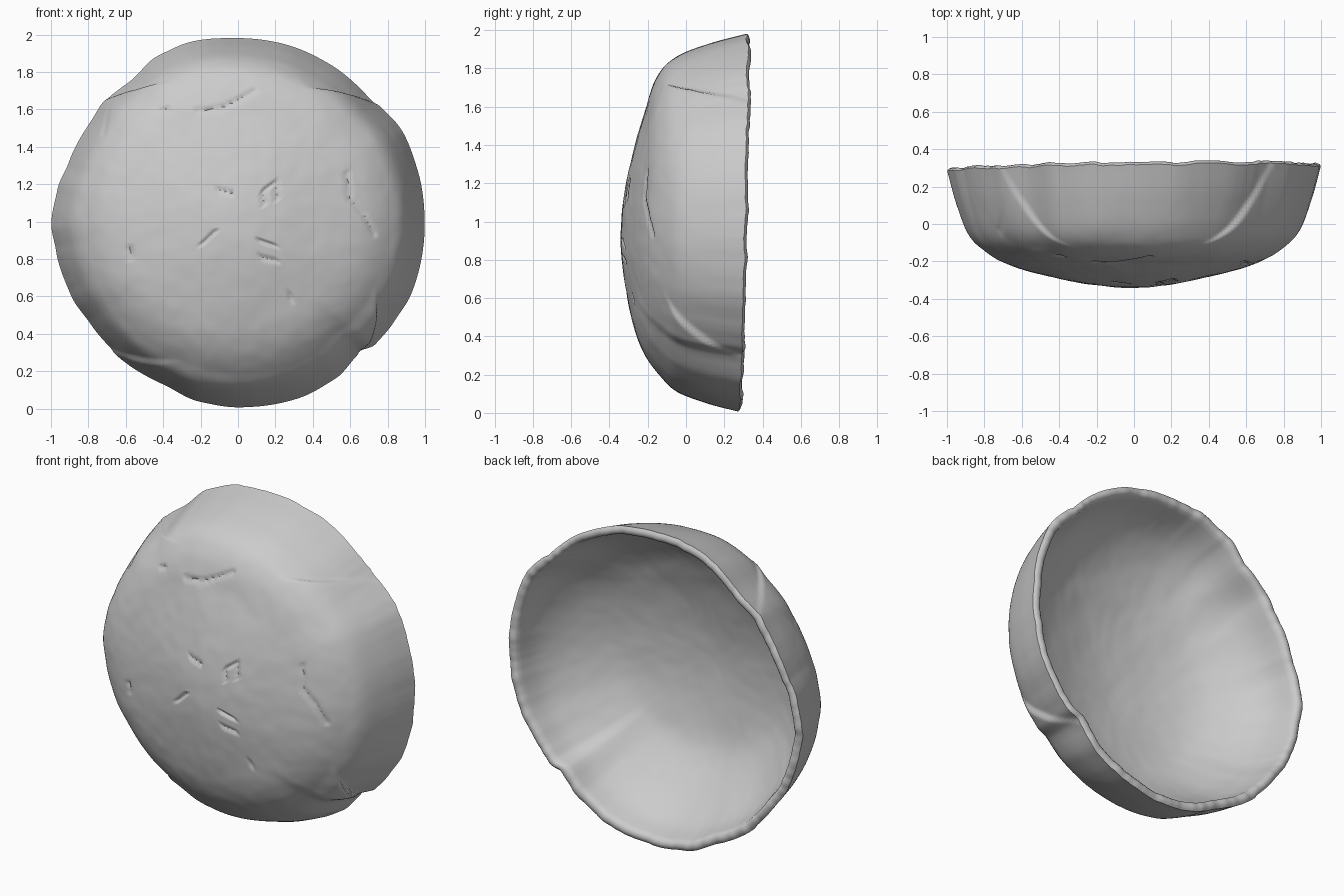
import bpy, bmesh, math
from mathutils import Vector, noise

if "Cube" in bpy.data.objects:
    bpy.data.objects.remove(bpy.data.objects["Cube"])

N = 384          # columns around the bowl
SUB = 10         # rows between two profile points
CZ = 0.985       # height of the bowl axis

# outer and inner profiles: radius, depth along y
OUTER = [(0, -.338), (.12, -.334), (.3, -.308), (.5, -.262), (.68, -.205),
         (.8, -.135), (.885, -.045), (.95, .12), (.998, .295)]
INNER = [(0, -.265), (.12, -.26), (.3, -.235), (.48, -.19), (.62, -.13),
         (.74, -.045), (.83, .045), (.9, .155), (.945, .295)]
# worn outline of the rim: angle in degrees, radius
OUTLINE = [(0, 1), (17, 1.005), (29, 1.012), (43, .985), (61, .995), (74, 1), (90, .998),
           (105, 1.01), (115, 1), (127, .96), (137, .97), (145, .958), (160, .965), (169, .985),
           (180, 1), (188, .985), (203, .972), (214, .953), (226, .95), (245, .942),
           (258, .97), (270, .98), (290, .982), (302, .97), (313, .938), (319, .977),
           (328, .985), (338, 1), (360, 1)]
# broken shards: edge angle low on the wall, edge angle at the rim, direction, step, spread
SHARDS = [(60, 40, 1, -.024, 50), (115, 136, 1, .016, 25),
          (243, 224, 1, .018, 45), (333, 314, -1, .026, 40)]
# surface cracks as lines in x and z
CRACKS = [(-.22, 1.59, -.1, 1.6), (-.1, 1.6, 0, 1.65), (0, 1.65, .09, 1.7),
          (.58, 1.26, .6, 1.12), (.6, 1.12, .67, 1.04), (.67, 1.04, .73, .93),
          (-.42, 1.6, -.38, 1.61), (-.58, .86, -.575, .8), (-.74, 1.48, -.7, 1.64),
          (.14, 1.09, .13, 1.16), (.13, 1.16, .2, 1.21), (.2, 1.21, .21, 1.12),
          (-.11, 1.17, -.03, 1.15), (-.19, .88, -.12, .95),
          (.11, .9, .2, .87), (.12, .81, .21, .79), (.28, .61, .285, .58)]


def smooth(t):
    t = max(0, min(1, t))
    return t * t * (3 - 2 * t)


def spline(points, u):
    i = min(int(u), len(points) - 2)
    t = u - i
    first = (-points[1][0], points[1][1])
    last = tuple(2 * a - b for a, b in zip(points[-1], points[-2]))
    a, b, c, d = ([first] + points + [last])[i:i + 4]
    return [.5 * (2 * q + (r - p) * t + (2 * p - 5 * q + 4 * r - s) * t * t
                  + (3 * q - p - 3 * r + s) * t ** 3) for p, q, r, s in zip(a, b, c, d)]


def outline(deg):
    for (a, ra), (b, rb) in zip(OUTLINE, OUTLINE[1:]):
        if a <= deg <= b:
            return ra + (rb - ra) * smooth((deg - a) / (b - a))


def shard_step(deg, r):
    # steps are strongest on the wall and fade towards the rim
    k = (r - .84) / .16
    total = 0
    for low, top, side, height, spread in SHARDS:
        d = (deg - (low + (top - low) * k)) * side
        if 0 < d < spread:
            fade = smooth((r - .8) / .1) * (1 - .6 * smooth((r - .92) / .08))
            total += height * fade * smooth(d / 2) * (1 - d / spread)
    return total


def crack_depth(x, z):
    best = 1
    p = Vector((x, z))
    for x1, z1, x2, z2 in CRACKS:
        a, ab = Vector((x1, z1)), Vector((x2 - x1, z2 - z1))
        t = max(0, min(1, (p - a).dot(ab) / ab.length_squared))
        best = min(best, (p - a - ab * t).length)
    return .014 * max(0, 1 - best / .016)


def surface(u, deg, inner):
    r, y = spline(INNER if inner else OUTER, u)
    ro = spline(OUTER, u)[0]
    ang = math.radians(deg)
    c, s = math.cos(ang), math.sin(ang)
    grow = 1 + (outline(deg) - 1) * min(1, ro) ** 3
    worn = noise.noise(Vector((r * c * 4, r * s * 4, y * 4))) * .004
    worn += noise.noise(Vector((r * c * 13, r * s * 13, y * 13))) * .002
    rr = r * grow
    if not inner:
        worn -= crack_depth(r * c, CZ + r * s)
        rr += shard_step(deg, r)
    # uneven base and chipped, slightly tilted rim
    chip = noise.noise(Vector((c * 6, s * 6, 2))) * .012 + noise.noise(Vector((c * 20, s * 20, 5))) * .006
    rim = smooth((ro - .9) / .1)
    tilt = .04 * r * s * (1 - smooth((ro - .55) / .3)) + .022 * s * rim + .012 * r * c
    return Vector((rr * c, y - worn * (1 - rim) + tilt + chip * rim, CZ + rr * s))


bm = bmesh.new()
degs = [360 * i / N for i in range(N)]
last = len(OUTER) - 1


def ring(points):
    return [bm.verts.new(p) for p in points]


# outer wall, rounded lip, inner wall
rows = []
for k in range(1, last * SUB + 1):
    rows.append(ring(surface(k / SUB, d, False) for d in degs))
edges = [(surface(last, d, False), surface(last, d, True)) for d in degs]
for f, lift in ((.2, .009), (.5, .014), (.8, .009)):
    rows.append(ring(a.lerp(b, f) + Vector((0, lift, 0)) for a, b in edges))
for k in range(last * SUB, 0, -2):
    rows.append(ring(surface(k / SUB, d, True) for d in degs))
for a, b in zip(rows, rows[1:]):
    for i in range(N):
        j = (i + 1) % N
        bm.faces.new((a[i], a[j], b[j], b[i]))
# close both centres
for loop, inner in ((rows[0], False), (rows[-1], True)):
    centre = bm.verts.new(surface(0, 0, inner))
    for i in range(N):
        bm.faces.new((loop[i], loop[(i + 1) % N], centre))
bmesh.ops.recalc_face_normals(bm, faces=bm.faces)

mesh = bpy.data.meshes.new("bowl")
bm.to_mesh(mesh)
bm.free()
bowl = bpy.data.objects.new("bowl", mesh)
bpy.context.collection.objects.link(bowl)
clay = bpy.data.materials.new("grey clay")
clay.diffuse_color = (.6, .6, .6, 1)
clay.use_nodes = True
clay.node_tree.nodes["Principled BSDF"].inputs["Base Color"].default_value = clay.diffuse_color
mesh.materials.append(clay)
bpy.context.view_layer.objects.active = bowl
bowl.select_set(True)
bpy.ops.object.shade_smooth_by_angle(angle=math.radians(45))
